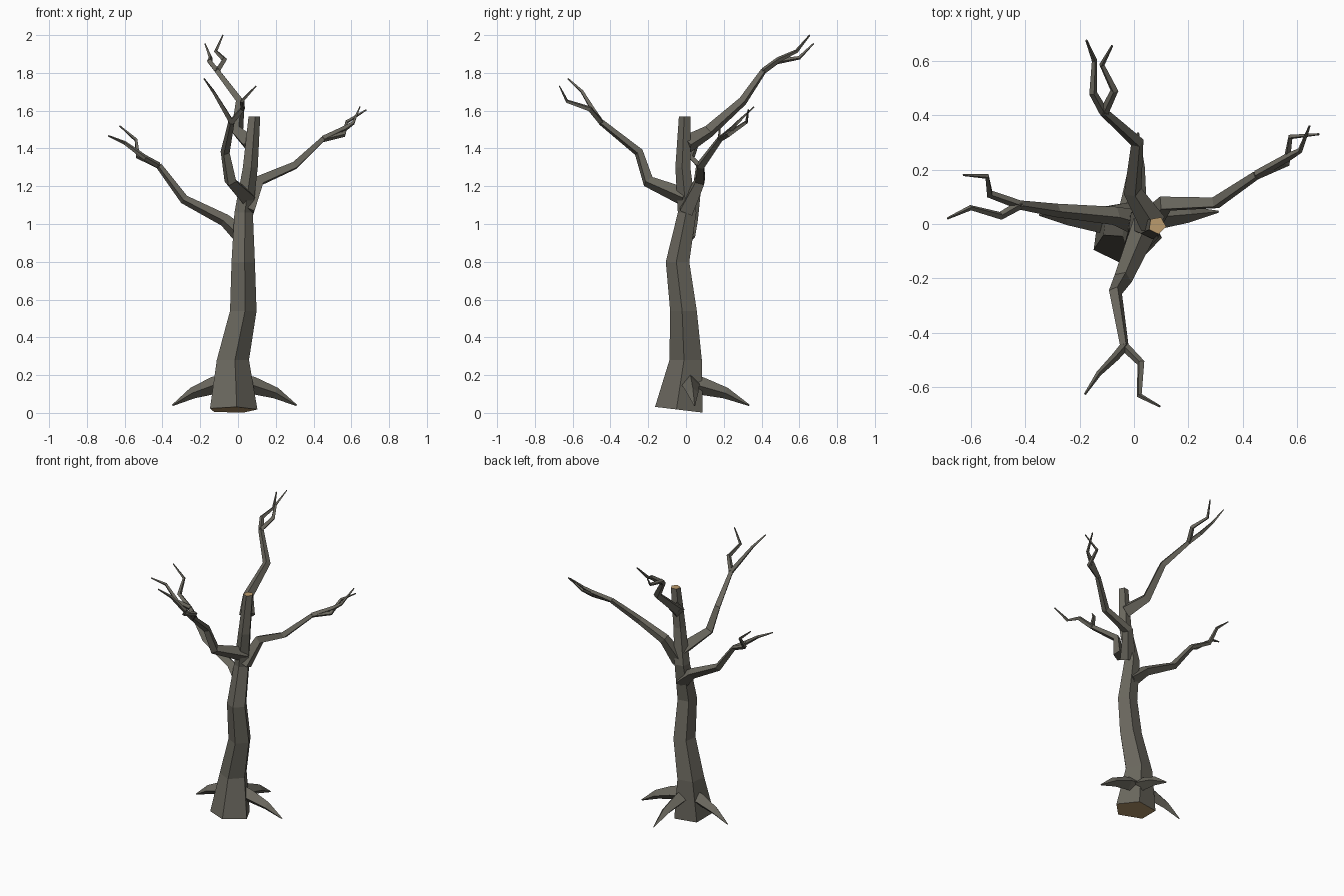
import bpy, bmesh, math
from mathutils import Vector

if "Cube" in bpy.data.objects:
    bpy.data.objects.remove(bpy.data.objects["Cube"])


def material(name, rgb):
    m = bpy.data.materials.new(name)
    m.diffuse_color = (*rgb, 1)
    m.use_nodes = True
    m.node_tree.nodes["Principled BSDF"].inputs["Base Color"].default_value = m.diffuse_color
    return m


BARK = material("grey_bark", (0.145, 0.137, 0.112))
WOOD = material("cut_wood", (0.50, 0.33, 0.155))


def skin(name, rings, cut_ends=False):
    """Join rings of points into a closed flat-faced tube."""
    bm = bmesh.new()
    loops = [[bm.verts.new(p) for p in ring] for ring in rings]
    n = len(loops[0])
    for a, b in zip(loops, loops[1:]):
        for i in range(n):
            j = (i + 1) % n
            bm.faces.new((a[i], a[j], b[j], b[i]))
    for ring in (loops[0][::-1], loops[-1]):
        bm.faces.new(ring).material_index = int(cut_ends)
    bmesh.ops.recalc_face_normals(bm, faces=bm.faces)
    mesh = bpy.data.meshes.new(name)
    bm.to_mesh(mesh)
    bm.free()
    mesh.materials.append(BARK)
    mesh.materials.append(WOOD)
    ob = bpy.data.objects.new(name, mesh)
    bpy.context.collection.objects.link(ob)


def tube(name, points, radii, sides=4):
    """Tapered tube along a crooked path, rings mitred at the bends."""
    pts = [Vector(p) for p in points]
    rings, up = [], None
    for i, (p, r) in enumerate(zip(pts, radii)):
        before = (p - pts[max(i - 1, 0)]).normalized()
        after = (pts[min(i + 1, len(pts) - 1)] - p).normalized()
        d = (before + after).normalized()
        if up is None:
            up = Vector((0, 0, 1)) if abs(d.z) < 0.9 else Vector((1, 0, 0))
        up = (up - d * up.dot(d)).normalized()
        side = d.cross(up)
        rings.append([p + r * (up * math.cos(a) + side * math.sin(a))
                      for a in (2 * math.pi * k / sides for k in range(sides))])
    skin(name, rings)


# trunk: crooked pentagonal column with a tilted base cut: x, y, z, radius
trunk = [(-.03, -.032, .016, .134), (-.032, .002, .28, .091), (.024, -.01, .54, .075),
         (.024, -.042, .80, .066), (.027, .008, 1.06, .052), (.063, -.015, 1.30, .042),
         (.085, -.005, 1.57, .033)]
rings = []
for k, (x, y, z, r) in enumerate(trunk):
    ring = []
    for i in range(5):
        a = math.radians(280 + 72 * i)
        tilt = -.12 * r * math.sin(a) if k == 0 else 0
        ring.append((x + r * math.cos(a), y + r * math.sin(a), z + tilt))
    rings.append(ring)
skin("trunk", rings, cut_ends=True)

# branches: a main limb that forks into two twigs
branches = {
    "left": ([(.03, .0, .93), (-.07, .03, 1.02), (-.285, .05, 1.13), (-.42, .07, 1.31)],
             [(-.53, .11, 1.36), (-.54, .175, 1.445), (-.627, .18, 1.52)],
             [(-.49, .03, 1.35), (-.60, .06, 1.43), (-.686, .02, 1.467)]),
    "right": ([(.05, .0, 1.07), (.115, .075, 1.23), (.30, .078, 1.31), (.45, .18, 1.45)],
              [(.56, .225, 1.475), (.575, .32, 1.54), (.68, .33, 1.605)],
              [(.565, .245, 1.505), (.61, .27, 1.535), (.645, .36, 1.62)]),
    "front": ([(.045, .0, 1.14), (-.04, -.20, 1.225), (-.068, -.25, 1.38), (-.035, -.45, 1.54)],
              [(-.07, -.49, 1.60), (-.13, -.55, 1.70), (-.18, -.625, 1.77)],
              [(.025, -.51, 1.61), (.02, -.63, 1.65), (.095, -.67, 1.73)]),
    "back": ([(.07, .0, 1.42), (-.005, .12, 1.49), (.012, .30, 1.65), (-.11, .41, 1.81)],
             [(-.15, .48, 1.86), (-.145, .60, 1.88), (-.175, .675, 1.955)],
             [(-.072, .49, 1.87), (-.118, .585, 1.915), (-.08, .655, 2.0)]),
}
for side, (limb, *twigs) in branches.items():
    tube(side + "_branch", limb, (.05, .034, .025, .017))
    for n, twig in enumerate(twigs):
        tube(f"{side}_twig_{n + 1}", [limb[-1]] + twig, (.017, .015, .010, .004))

# roots: short spurs reaching down to the ground
roots = {
    "left": [(-.06, .01, .155), (-.13, .015, .145), (-.24, .025, .105), (-.347, .034, .04)],
    "right": [(-.0, .02, .16), (.08, .025, .145), (.20, .035, .105), (.31, .045, .04)],
    "back": [(-.01, .03, .155), (.0, .09, .14), (.01, .21, .105), (.015, .335, .04)],
}
for side, path in roots.items():
    tube(side + "_root", path, (.052, .046, .03, .004))
